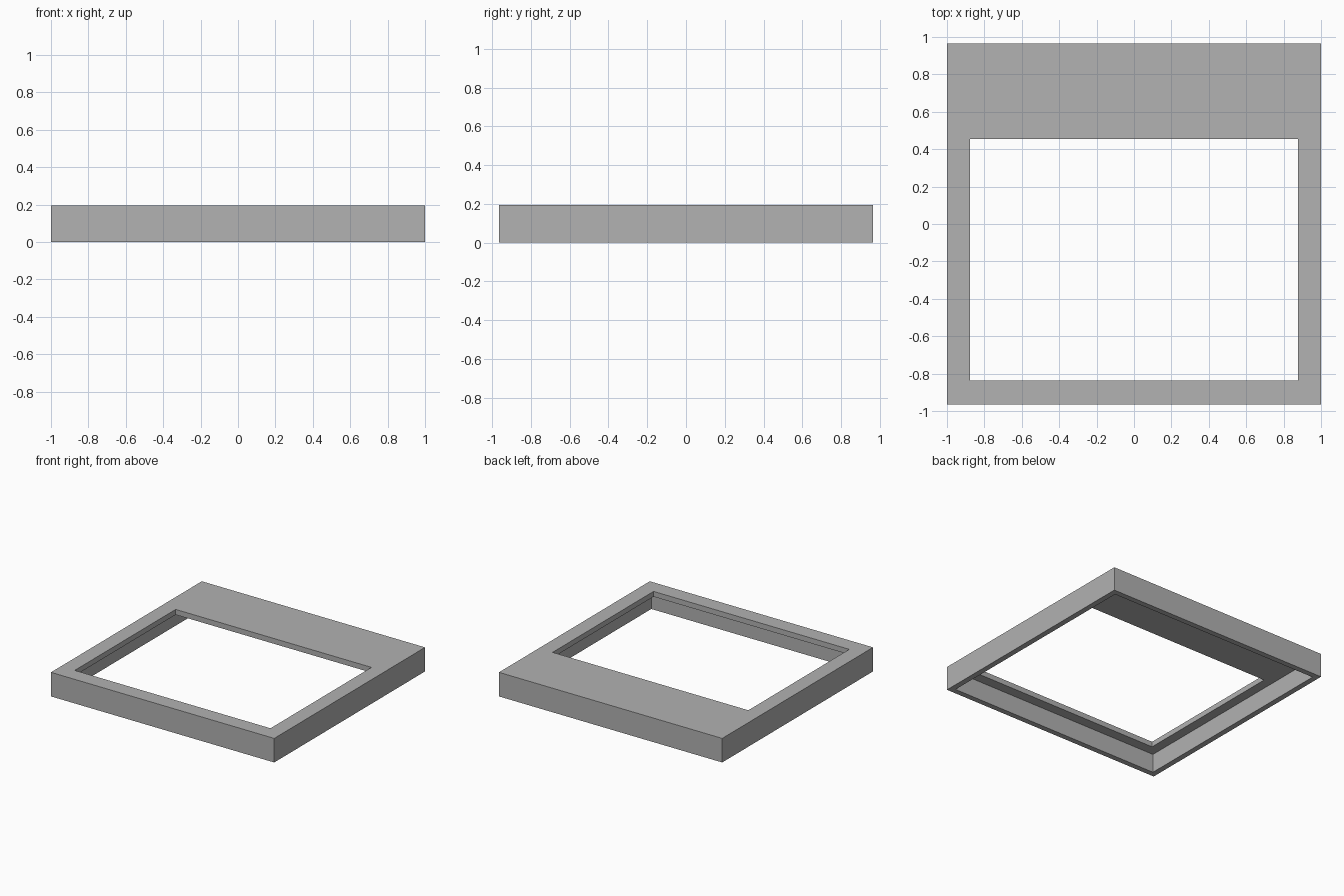
import bpy
import bmesh

old = bpy.data.objects.get("Cube")
if old:
    bpy.data.objects.remove(old, do_unlink=True)

HALF_X, HALF_Y, HEIGHT = 1.0, 0.965, 0.195
WALL, PLATE = 0.045, 0.043

grey = bpy.data.materials.new("plain grey")
grey.use_nodes = True
colour = (0.445, 0.445, 0.445, 1)
grey.diffuse_color = colour
grey.node_tree.nodes["Principled BSDF"].inputs["Base Color"].default_value = colour


def rectangle(half_x, front, back, z):
    """Corners of a level rectangle centred on x = 0."""
    return [(-half_x, front, z), (half_x, front, z),
            (half_x, back, z), (-half_x, back, z)]


def outer(z):
    return rectangle(HALF_X, -HALF_Y, HALF_Y, z)


def opening(z):
    return rectangle(0.877, -0.837, 0.455, z)


def inner(z):
    return rectangle(HALF_X - WALL, WALL - HALF_Y, HALF_Y - WALL, z)


# Hollow tray: outer walls, top plate with its opening, then the inside walls
under = HEIGHT - PLATE
loops = [outer(0), outer(HEIGHT), opening(HEIGHT),
         opening(under), inner(under), inner(0)]

bm = bmesh.new()
rings = [[bm.verts.new(p) for p in loop] for loop in loops]
for a, b in zip(rings, rings[1:] + rings[:1]):
    for i in range(4):
        j = (i + 1) % 4
        bm.faces.new((a[i], a[j], b[j], b[i]))
bmesh.ops.recalc_face_normals(bm, faces=bm.faces)

mesh = bpy.data.meshes.new("frame_cover")
bm.to_mesh(mesh)
bm.free()
mesh.materials.append(grey)
frame = bpy.data.objects.new("frame_cover", mesh)
bpy.context.collection.objects.link(frame)
